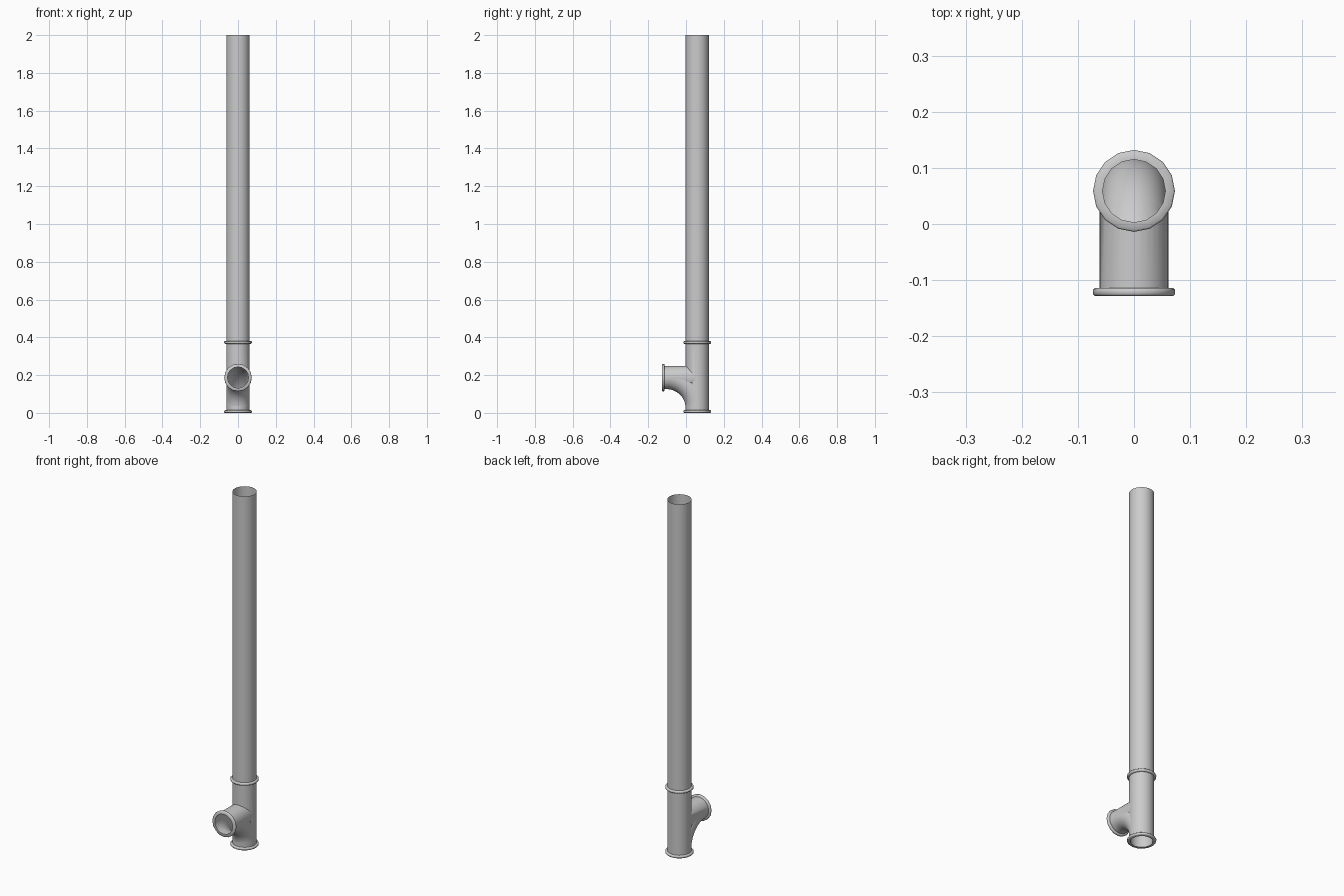
import bpy, bmesh, math
from mathutils import Vector, Matrix

if "Cube" in bpy.data.objects:
    bpy.data.objects.remove(bpy.data.objects["Cube"])

CY, BZ = 0.059, 0.187          # main pipe axis y, branch axis z
R_OUT, R_IN = 0.062, 0.056


def finish(name, bm, angle=35):
    bmesh.ops.recalc_face_normals(bm, faces=bm.faces)
    me = bpy.data.meshes.new(name)
    bm.to_mesh(me)
    bm.free()
    ob = bpy.data.objects.new(name, me)
    bpy.context.collection.objects.link(ob)
    smooth(ob, angle)
    return ob


def smooth(ob, angle=35):
    bpy.ops.object.select_all(action='DESELECT')
    ob.select_set(True)
    bpy.context.view_layer.objects.active = ob
    bpy.ops.object.shade_smooth_by_angle(angle=math.radians(angle))


def tube(name, path, r, caps=True, seg=32):
    """Sweep a circle along a path of (y, z) points in the x = 0 plane."""
    bm = bmesh.new()
    pts = [Vector((0, y, z)) for y, z in path]
    rings = []
    for i, p in enumerate(pts):
        t = (pts[min(i + 1, len(pts) - 1)] - pts[max(i - 1, 0)]).normalized()
        side = Vector((1, 0, 0))
        up = t.cross(side)
        rings.append([bm.verts.new(p + r * (math.cos(a) * side + math.sin(a) * up))
                      for a in (2 * math.pi * k / seg for k in range(seg))])
    for a, b in zip(rings, rings[1:]):
        for k in range(seg):
            n = (k + 1) % seg
            bm.faces.new((a[k], a[n], b[n], b[k]))
    if caps:
        bm.faces.new(rings[0])
        bm.faces.new(rings[-1])
    return finish(name, bm)


def boolean(ob, other, op):
    m = ob.modifiers.new(op, 'BOOLEAN')
    m.object, m.operation, m.solver = other, op, 'EXACT'
    dg = bpy.context.evaluated_depsgraph_get()
    me = bpy.data.meshes.new_from_object(ob.evaluated_get(dg))
    ob.modifiers.clear()
    ob.data = me
    bpy.data.objects.remove(other)


def collar(name, matrix, seg=16, h=0.014):
    """Rounded flange ring, turned around its local z axis."""
    prof = [(R_IN, 0), (0.070, 0), (0.073, 0.003), (0.073, h - 0.003), (0.070, h), (R_IN, h)]
    bm = bmesh.new()
    rings = [[bm.verts.new((r * math.cos(2 * math.pi * k / seg),
                            r * math.sin(2 * math.pi * k / seg), z))
              for k in range(seg)] for r, z in prof]
    for a, b in zip(rings, rings[1:] + rings[:1]):
        for k in range(seg):
            n = (k + 1) % seg
            bm.faces.new((a[k], a[n], b[n], b[k]))
    bm.transform(matrix)
    return finish(name, bm, 50)


def elbow_path(y0, z1, n=14):
    bend = 0.162
    cy, cz = CY - bend, BZ - bend
    arc = [(cy + bend * math.sin(a), cz + bend * math.cos(a))
           for a in (math.pi / 2 * i / n for i in range(n + 1))]
    return [(y0, BZ)] + arc + [(CY, z1)]


# swept tee fitting: straight run, branch and curved sweep joined
tee = tube("tee_fitting", [(CY, 0.002), (CY, 0.375)], R_OUT)
boolean(tee, tube("branch", [(-0.122, BZ), (CY, BZ)], R_OUT - 0.0003), 'UNION')
boolean(tee, tube("sweep", elbow_path(-0.121, 0.004), R_OUT - 0.0008), 'UNION')

# bores: run above the sweep, then the sweep itself
bore = tube("run_bore", [(CY, 0.06), (CY, 0.40)], R_IN)
boolean(bore, tube("sweep_wall", elbow_path(-0.16, -0.03), R_IN + 0.003), 'DIFFERENCE')
boolean(tee, bore, 'DIFFERENCE')
boolean(tee, tube("sweep_bore", elbow_path(-0.17, -0.05), R_IN - 0.0002), 'DIFFERENCE')
smooth(tee, 35)

# collars at the three ends
collar("bottom_collar", Matrix.Translation((0, CY, 0)))
collar("top_collar", Matrix.Translation((0, CY, 0.366)))
collar("branch_collar", Matrix.Translation((0, -0.114, BZ)) @ Matrix.Rotation(math.pi / 2, 4, 'X'))

# long thin-walled upper pipe
tube("upper_pipe", [(CY, 0.37), (CY, 2.0)], R_OUT, caps=False)
